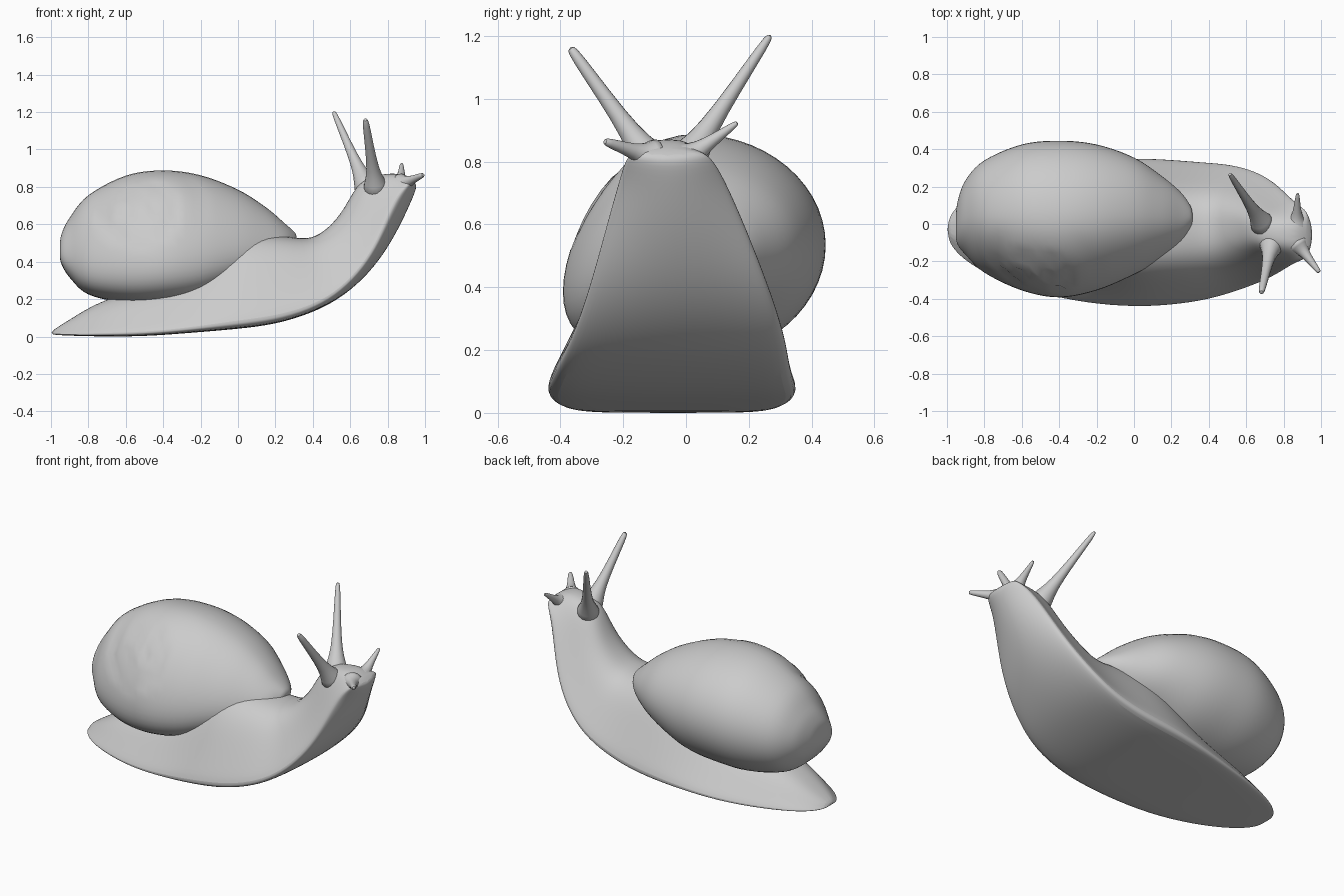
import bpy, bmesh, math
from mathutils import Vector

cube = bpy.data.objects.get("Cube")
if cube:
    bpy.data.objects.remove(cube)

grey = bpy.data.materials.new("plain grey")
grey.use_nodes = True
grey.diffuse_color = (0.6, 0.6, 0.6, 1)
grey.node_tree.nodes["Principled BSDF"].inputs["Base Color"].default_value = (0.6, 0.6, 0.6, 1)


def clamp(v):
    return max(0, min(1, v))


def loft(name, rings, levels):
    """Skin a list of closed rings, cap both ends and smooth the result."""
    bm = bmesh.new()
    loops = [[bm.verts.new(p) for p in ring] for ring in rings]
    n = len(loops[0])
    for a, b in zip(loops, loops[1:]):
        for i in range(n):
            j = (i + 1) % n
            bm.faces.new((a[i], a[j], b[j], b[i]))
    bm.faces.new(loops[0][::-1])
    bm.faces.new(loops[-1])
    if bm.calc_volume(signed=True) < 0:
        bmesh.ops.reverse_faces(bm, faces=bm.faces)
    mesh = bpy.data.meshes.new(name)
    bm.to_mesh(mesh)
    bm.free()
    mesh.materials.append(grey)
    obj = bpy.data.objects.new(name, mesh)
    bpy.context.collection.objects.link(obj)
    if levels:
        sub = obj.modifiers.new("smooth", 'SUBSURF')
        sub.levels = sub.render_levels = levels
    bpy.ops.object.select_all(action='DESELECT')
    obj.select_set(True)
    bpy.context.view_layer.objects.active = obj
    bpy.ops.object.shade_smooth_by_angle(angle=math.radians(50))


# Body: sole x, sole z, back x, back z, half width, centre y
body = [
    (-1.00, 0.01, -1.00, 0.03, 0.06, -0.03),
    (-0.92, 0.005, -0.90, 0.09, 0.16, -0.03),
    (-0.75, 0.00, -0.73, 0.20, 0.25, -0.04),
    (-0.50, 0.00, -0.48, 0.26, 0.33, -0.045),
    (-0.25, 0.02, -0.25, 0.34, 0.38, -0.045),
    (0.00, 0.04, -0.05, 0.54, 0.40, -0.045),
    (0.20, 0.065, 0.12, 0.555, 0.39, -0.045),
    (0.38, 0.12, 0.28, 0.535, 0.37, -0.04),
    (0.53, 0.19, 0.39, 0.52, 0.345, -0.025),
    (0.67, 0.30, 0.48, 0.58, 0.305, -0.02),
    (0.78, 0.43, 0.55, 0.66, 0.26, -0.025),
    (0.87, 0.58, 0.60, 0.75, 0.21, -0.035),
    (0.93, 0.71, 0.655, 0.84, 0.165, -0.045),
    (0.96, 0.79, 0.79, 0.875, 0.135, -0.055),
    (0.955, 0.82, 0.88, 0.87, 0.10, -0.06),
]
# Cross-section: flat sole with a rim, sides leaning in to a rounded back
half = [(0.6, 0), (0.97, 0.01), (1.02, 0.07), (0.90, 0.26), (0.74, 0.52), (0.56, 0.80), (0.32, 0.97)]
section = [(0, 0)] + half + [(0, 1)] + [(-u, v) for u, v in reversed(half)]
rings = []
for sx, sz, bx, bz, w, cy in body:
    keel = 0.24 * clamp((sz - 0.12) / 0.5)  # throat rounds out towards the head
    ring = []
    for u, v in section:
        v += keel * u * u * (1 - v)
        ring.append((sx + (bx - sx) * v, cy + u * w, sz + (bz - sz) * v))
    rings.append(ring)
loft("body", rings, 2)

# Shell: x, lowest z, highest z, right y, left y
shell = [
    (-0.953, 0.43, 0.49, -0.06, 0.03), (-0.943, 0.385, 0.55, -0.11, 0.12),
    (-0.90, 0.315, 0.635, -0.165, 0.235), (-0.80, 0.225, 0.755, -0.26, 0.34),
    (-0.60, 0.18, 0.86, -0.355, 0.425), (-0.40, 0.18, 0.888, -0.392, 0.445),
    (-0.20, 0.21, 0.862, -0.355, 0.425), (0.00, 0.29, 0.785, -0.27, 0.355),
    (0.15, 0.35, 0.69, -0.185, 0.255), (0.25, 0.42, 0.605, -0.11, 0.17),
    (0.30, 0.48, 0.56, -0.03, 0.10), (0.312, 0.51, 0.54, 0.01, 0.06),
]


def blend(t):
    """Smooth interpolation between shell stations."""
    i = min(int(t), len(shell) - 2)
    f = t - i
    near = [shell[max(0, min(len(shell) - 1, i + k))] for k in (-1, 0, 1, 2)]
    return [0.5 * (2 * b + (c - a) * f + (2 * a - 5 * b + 4 * c - d) * f * f
                   + (3 * b - a - 3 * c + d) * f ** 3) for a, b, c, d in zip(*near)]


def whorl(p):
    """Sink a spiral seam around the apex on the right-hand face."""
    dx, dz = p.x + 0.51, p.z - 0.69
    r = math.hypot(dx, dz * 1.2)
    turn = math.atan2(dz, dx) / math.tau
    phase = (math.log(max(r, 0.02) / 0.27) / math.log(2.1) + turn - 0.3) % 1
    fade = clamp(-p.y * 6) * clamp((0.34 - r) * 8)
    seam = math.exp(-(min(phase, 1 - phase) / 0.13) ** 2)
    apex = math.exp(-(r / 0.07) ** 2)
    p.y += fade * (0.016 * seam - 0.012 * apex)
    p.z -= fade * 0.014 * seam
    return p


rings = []
steps, sides = 55, 56
for s in range(steps + 1):
    x, z0, z1, y0, y1 = blend(s / steps * (len(shell) - 1))
    cy, cz, ry, rz = (y0 + y1) / 2, (z0 + z1) / 2, (y1 - y0) / 2, (z1 - z0) / 2
    ring = []
    for k in range(sides):
        a = math.tau * k / sides
        c = math.cos(a)
        droop = 0.42 * rz * c * c if c < 0 else 0
        ring.append(whorl(Vector((x, cy + ry * c, cz + rz * math.sin(a) - droop))))
    rings.append(ring)
loft("shell", rings, 0)


# Feelers: tapered stalks with a flared root
def feeler(name, root, tip, r_root, r_tip):
    root, tip = Vector(root), Vector(tip)
    axis = (tip - root).normalized()
    u = axis.orthogonal().normalized()
    v = axis.cross(u)
    rings = []
    for t, flare in ((0, 2.1), (0.14, 1.5), (0.3, 1), (0.6, 0.9), (0.93, 1), (1, 0.7)):
        r = (r_root + (r_tip - r_root) * t) * flare
        c = root.lerp(tip, t)
        rings.append([c + r * (math.cos(k * math.tau / 8) * u + math.sin(k * math.tau / 8) * v)
                      for k in range(8)])
    loft(name, rings, 1)


feeler("left_eye_stalk", (0.70, -0.02, 0.77), (0.51, 0.27, 1.205), 0.044, 0.015)
feeler("right_eye_stalk", (0.74, -0.09, 0.77), (0.68, -0.37, 1.165), 0.044, 0.019)
feeler("left_small_feeler", (0.87, -0.01, 0.80), (0.875, 0.165, 0.925), 0.04, 0.01)
feeler("right_small_feeler", (0.87, -0.10, 0.81), (0.992, -0.26, 0.865), 0.04, 0.014)
